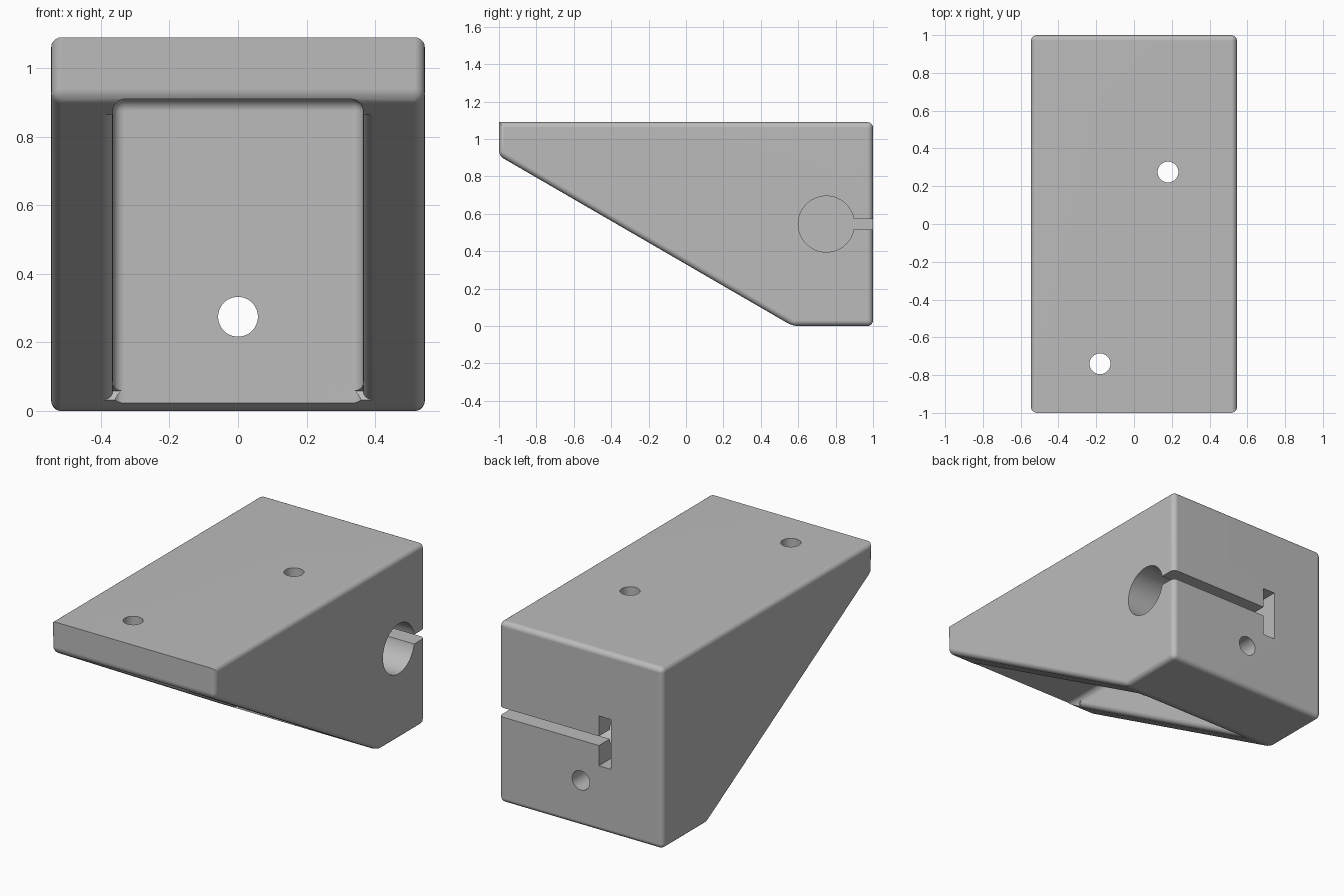
import bpy, bmesh, math
from mathutils import Vector, Matrix

default = bpy.data.objects.get("Cube")
if default:
    bpy.data.objects.remove(default, do_unlink=True)

W, H = 0.545, 1.09          # half width, height
SLOPE_TOP, SLOPE_END = Vector((0, -1, 0.91)), Vector((0, 0.57, 0))

grey = bpy.data.materials.new("plain grey")
grey.use_nodes = True
grey.diffuse_color = (0.5, 0.5, 0.5, 1)
grey.node_tree.nodes["Principled BSDF"].inputs["Base Color"].default_value = grey.diffuse_color


def finish(bm, name):
    bmesh.ops.recalc_face_normals(bm, faces=bm.faces)
    mesh = bpy.data.meshes.new(name)
    bm.to_mesh(mesh)
    bm.free()
    mesh.materials.append(grey)
    obj = bpy.data.objects.new(name, mesh)
    bpy.context.collection.objects.link(obj)
    return obj


def prism(points, sweep):
    """Polygon extruded along a vector."""
    bm = bmesh.new()
    face = bm.faces.new([bm.verts.new(p) for p in points])
    new = bmesh.ops.extrude_face_region(bm, geom=[face])["geom"]
    bmesh.ops.translate(bm, vec=sweep, verts=[g for g in new if isinstance(g, bmesh.types.BMVert)])
    return bm


def box(name, lo, hi, radius=0):
    lo, hi = Vector(lo), Vector(hi)
    bm = bmesh.new()
    bmesh.ops.create_cube(bm, size=1, matrix=Matrix.Translation((lo + hi) / 2)
                          @ Matrix.Diagonal((*(hi - lo), 1)))
    if radius:
        bmesh.ops.bevel(bm, geom=bm.edges[:], offset=radius, segments=5, profile=0.5, affect='EDGES')
    return finish(bm, name)


def rod(name, start, end, radius):
    start, end = Vector(start), Vector(end)
    axis = end - start
    turn = axis.to_track_quat('Z', 'Y').to_matrix().to_4x4()
    bm = bmesh.new()
    bmesh.ops.create_cone(bm, cap_ends=True, segments=48, radius1=radius, radius2=radius,
                          depth=axis.length, matrix=Matrix.Translation((start + end) / 2) @ turn)
    return finish(bm, name)


# Wedge body with rounded edges; the upper front edge stays sharp
outline = [(-1, H), (1, H), (1, 0), (SLOPE_END.y, 0), (-1, SLOPE_TOP.z)]
bm = prism([(-W, y, z) for y, z in outline], (2 * W, 0, 0))
rounded = [e for e in bm.edges
           if not all(v.co.y < -0.99 and v.co.z > 1 for v in e.verts)]
bmesh.ops.bevel(bm, geom=rounded, offset=0.03, segments=5, profile=0.5, affect='EDGES')
body = finish(bm, "bracket_body")

# Rounded lip along both sides of the pocket, swept along the slope
along = (SLOPE_END - SLOPE_TOP).normalized()
inward = Vector((0, -along.z, along.y))
R, P = 0.03, 0.365
arc = [(P + R - R * math.cos(a), R - R * math.sin(a))
       for a in [math.radians(15 * i) for i in range(7)]]
half = arc + [(P + R, -0.05)]
section = half + [(-x, n) for x, n in reversed(half)]
start = SLOPE_TOP + along * 0.09
lip = finish(prism([start + Vector((x, 0, 0)) + inward * n for x, n in section], along * 1.66), "lip_cutter")

# Cutters for pocket, clamp bore, slots and screw holes
MID = 0.545
cutters = [
    box("pocket_cutter", (-P, -1.3, -0.5), (P, 0.53, 0.91), 0.035),
    lip,
    rod("bore_cutter", (-0.2, 0.75, MID), (0.8, 0.75, MID), 0.15),
    box("clamp_slot_cutter", (-0.15, 0.75, MID - 0.028), (0.8, 1.2, MID + 0.028)),
    box("relief_slot_cutter", (-0.2, 0.6, MID - 0.15), (-0.12, 1.2, MID + 0.15)),
    rod("rear_hole_cutter", (0, 0.4, 0.275), (0, 1.2, 0.275), 0.058),
    rod("top_hole_cutter_a", (0.18, 0.275, 0.8), (0.18, 0.275, 1.3), 0.055),
    rod("top_hole_cutter_b", (-0.18, -0.74, 0.8), (-0.18, -0.74, 1.3), 0.055),
]

bpy.ops.object.select_all(action='DESELECT')
body.select_set(True)
bpy.context.view_layer.objects.active = body
for cutter in cutters:
    cut = body.modifiers.new(cutter.name, 'BOOLEAN')
    cut.operation, cut.solver, cut.object = 'DIFFERENCE', 'EXACT', cutter
    bpy.ops.object.modifier_apply(modifier=cut.name)
    bpy.data.objects.remove(cutter, do_unlink=True)

# Smooth fillets, flat large faces
bpy.ops.object.shade_smooth_by_angle(angle=math.radians(30))
weighted = body.modifiers.new("even_normals", 'WEIGHTED_NORMAL')
weighted.keep_sharp = True
